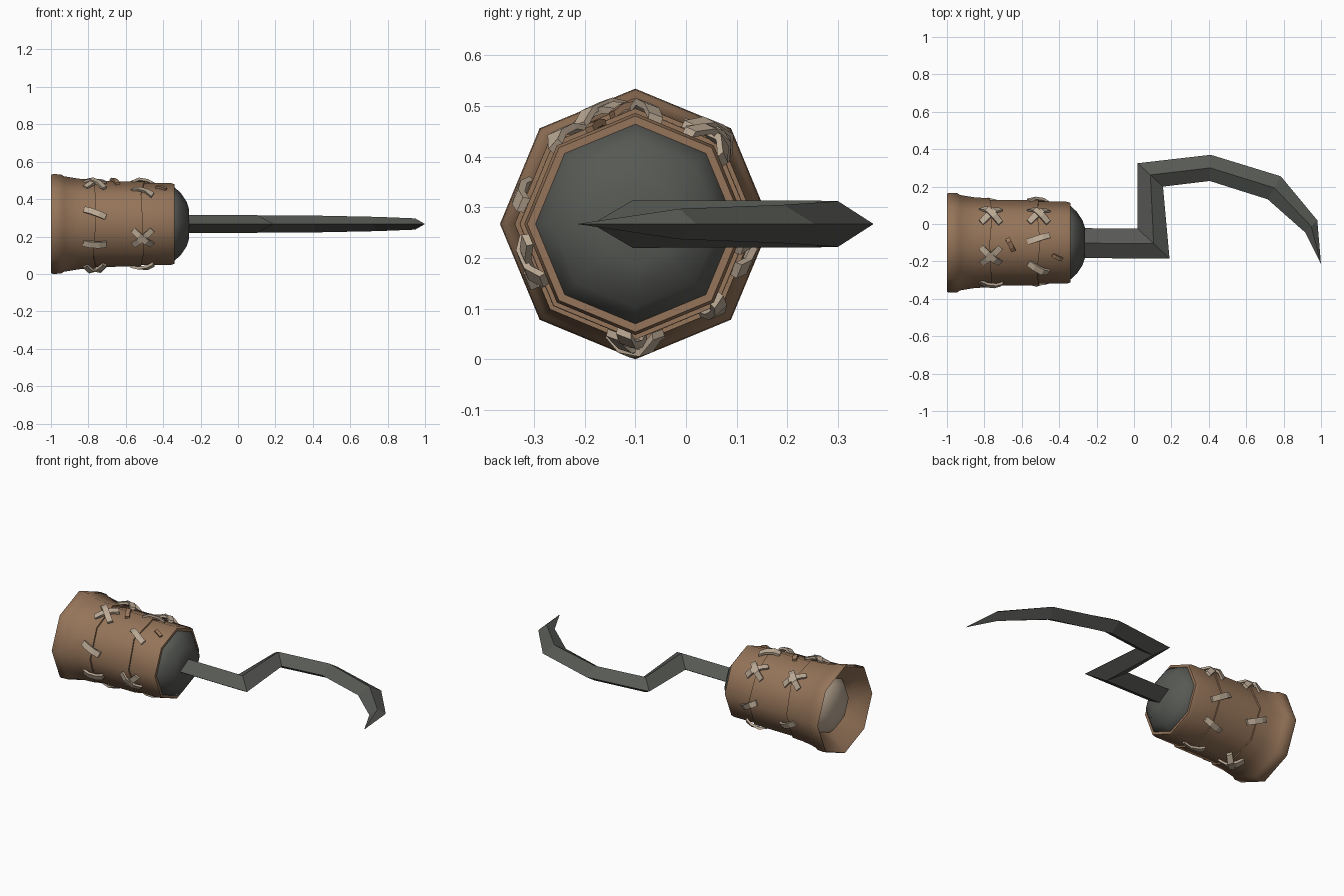
import bpy, bmesh, math
from mathutils import Vector

if "Cube" in bpy.data.objects:
    bpy.data.objects.remove(bpy.data.objects["Cube"])

CY, CZ, SIDES = -0.10, 0.267, 8
STEP = 2 * math.pi / SIDES


def material(name, rgb):
    m = bpy.data.materials.new(name)
    m.use_nodes = True
    m.diffuse_color = (*rgb, 1)
    m.node_tree.nodes["Principled BSDF"].inputs["Base Color"].default_value = (*rgb, 1)
    return m


leather = material("brown leather", (0.30, 0.175, 0.10))
iron = material("dark iron", (0.095, 0.10, 0.09))
cloth = material("pale cloth", (0.50, 0.40, 0.30))


def finish(name, bm, mat, angle=None):
    bmesh.ops.recalc_face_normals(bm, faces=bm.faces)
    mesh = bpy.data.meshes.new(name)
    bm.to_mesh(mesh)
    bm.free()
    mesh.materials.append(mat)
    obj = bpy.data.objects.new(name, mesh)
    bpy.context.collection.objects.link(obj)
    if angle:
        bpy.ops.object.select_all(action='DESELECT')
        obj.select_set(True)
        bpy.context.view_layer.objects.active = obj
        bpy.ops.object.shade_smooth_by_angle(angle=math.radians(angle))
    return obj


def around(x, r, phi):
    """Point at radius r about the cuff axis; phi runs from the top towards the back."""
    return Vector((x, CY + r * math.sin(phi), CZ + r * math.cos(phi)))


def bridge(bm, a, b):
    n = len(a)
    for i in range(n):
        bm.faces.new((a[i], a[(i + 1) % n], b[(i + 1) % n], b[i]))


def lathe(name, profile, mat, cap_start=False, cap_end=False, wobble=()):
    bm = bmesh.new()
    rings = []
    for x, r in profile:
        amount = 0.009 if x in wobble else 0
        rings.append([bm.verts.new(around(x + amount * math.sin(2.3 * k + 9 * x), r, k * STEP))
                      for k in range(SIDES)])
    for a, b in zip(rings, rings[1:]):
        bridge(bm, a, b)
    if cap_start:
        bm.faces.new(rings[0])
    if cap_end:
        bm.faces.new(rings[-1])
    return finish(name, bm, mat, 50)


# Leather cuff: hollow mouth, flared lip, three overlapping panels, front rim
SEAMS = (-0.765, -0.51)
lathe("cuff", [(-0.90, 0.165), (-0.99, 0.25), (-1.0, 0.262), (-0.99, 0.267), (-0.945, 0.265),
               (-0.93, 0.255), (-0.85, 0.242), (SEAMS[0], 0.238), (SEAMS[0], 0.229),
               (SEAMS[1], 0.228), (SEAMS[1], 0.219), (-0.36, 0.219), (-0.34, 0.213),
               (-0.34, 0.195), (-0.37, 0.19)], leather, wobble=SEAMS)

# Cloth padding inside the mouth
lathe("padding", [(-0.89, 0.17), (-0.93, 0.135), (-0.955, 0.06)], cloth, cap_end=True)

# Iron dome closing the cuff
lathe("dome", [(-0.36, 0.198), (-0.34, 0.197), (-0.305, 0.165), (-0.275, 0.12),
               (-0.262, 0.08)], iron, cap_start=True, cap_end=True)

# Hook: diamond section swept through pairs of outer and inner edge points
hook_path = [((-0.30, -0.022), (-0.30, -0.182), 0.047),
             ((0.02, -0.025), (0.19, -0.185), 0.047),
             ((0.02, 0.325), (0.155, 0.20), 0.046),
             ((0.41, 0.37), (0.405, 0.23), 0.045),
             ((0.785, 0.255), (0.715, 0.132), 0.038),
             ((0.98, 0.02), (0.915, -0.045), 0.03)]
bm = bmesh.new()
rings = []
for outer, inner, h in hook_path:
    o, i = Vector((*outer, CZ)), Vector((*inner, CZ))
    mid, up = (o + i) / 2, Vector((0, 0, h))
    rings.append([bm.verts.new(p) for p in (o, mid + up, i, mid - up)])
for a, b in zip(rings, rings[1:]):
    bridge(bm, a, b)
bm.faces.new(rings[0])
tip = bm.verts.new((1.0, -0.215, CZ))
for k in range(4):
    bm.faces.new((rings[-1][k], rings[-1][(k + 1) % 4], tip))
finish("hook", bm, iron)


def surface(x, phi):
    """Radius of the eight-sided cuff at a given place."""
    r = 0.238 + (x - SEAMS[0]) * -0.045
    return r * math.cos(STEP / 2) / math.cos(phi % STEP - STEP / 2)


def strap(name, x0, degrees, tilt, mat=cloth, length=0.14, width=0.032, lift=0.016):
    """Bent strip lying over the cuff, bowed up in the middle."""
    bm = bmesh.new()
    phi0, t = math.radians(degrees), math.radians(tilt)
    rings = []
    for s in (-1, -0.4, 0.4, 1):
        ring = []
        for side, top in ((-1, 0), (1, 0), (1, 1), (-1, 1)):
            u, v = s * length / 2, side * width / 2
            x = x0 + u * math.cos(t) - v * math.sin(t)
            phi = phi0 + (u * math.sin(t) + v * math.cos(t)) / 0.23
            r = surface(x, phi) - 0.006 + lift * (1 - s * s) + top * 0.014
            ring.append(bm.verts.new(around(x, r, phi)))
        rings.append(ring)
    for a, b in zip(rings, rings[1:]):
        bridge(bm, a, b)
    bm.faces.new(rings[0])
    bm.faces.new(rings[-1])
    finish(name, bm, mat)


# Crossed stitches
crosses = [(SEAMS[0], 40), (SEAMS[0], -18), (SEAMS[0], 180),
           (SEAMS[1], 42), (SEAMS[1], -110)]
for n, (x, deg) in enumerate(crosses):
    strap(f"cross_stitch_{n}_a", x, deg, 42)
    strap(f"cross_stitch_{n}_b", x, deg, -42, lift=0.024)

# Single stitches
singles = [(SEAMS[0], -75, -20), (SEAMS[0], -118, -4), (SEAMS[0], 108, 25),
           (SEAMS[1], 6, 18), (SEAMS[1], -38, -30), (SEAMS[1], 95, 30),
           (SEAMS[1], 137, -15), (SEAMS[1], 182, 15)]
for n, (x, deg, tilt) in enumerate(singles):
    strap(f"stitch_{n}", x, deg, tilt, length=0.125)

# Small torn flaps in the leather
strap("torn_flap_0", -0.66, -3, -65, leather, 0.08, 0.025, 0.008)
strap("torn_flap_1", -0.41, -22, -30, leather, 0.06, 0.02, 0.006)
